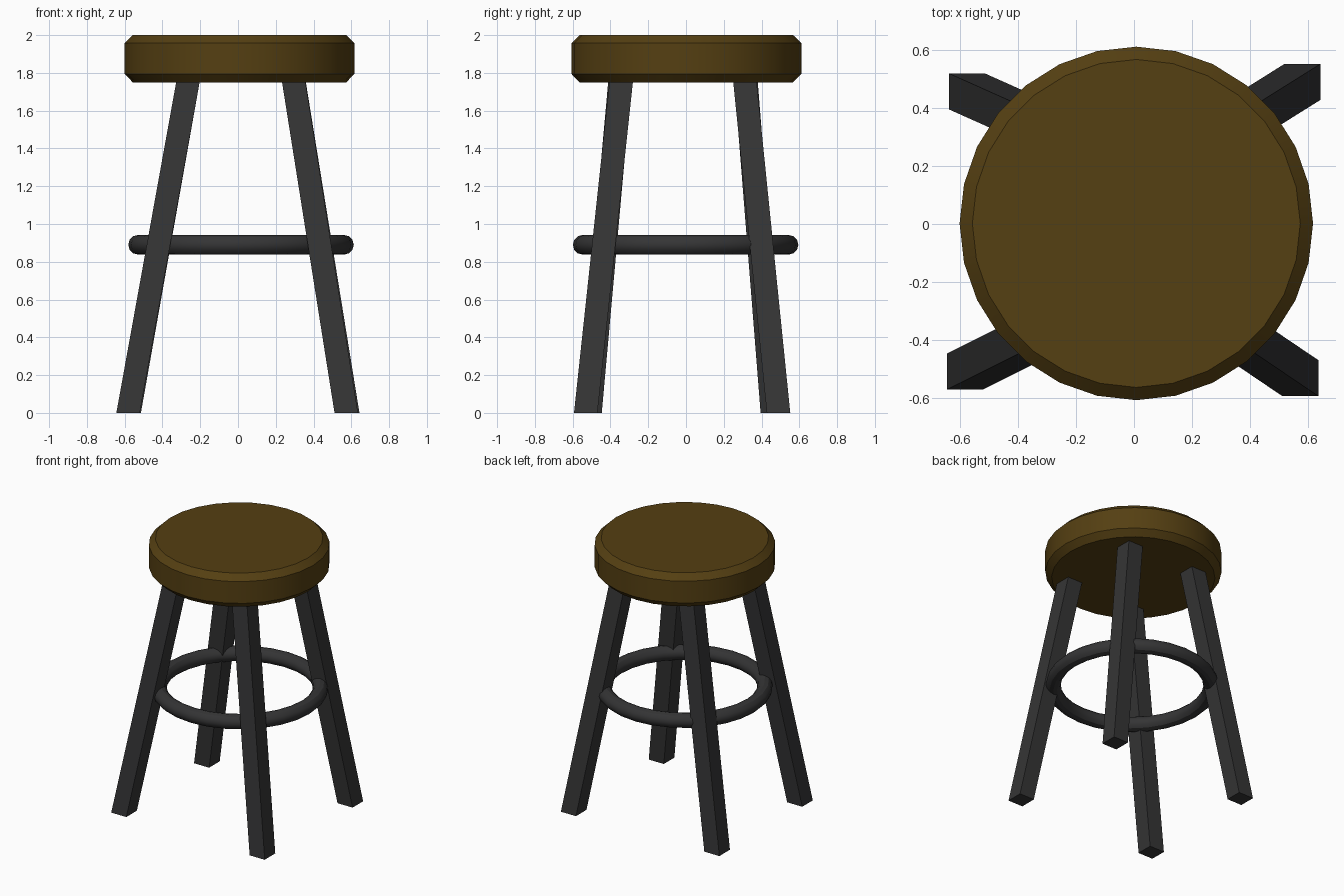
import bpy, bmesh, math

if "Cube" in bpy.data.objects:
    bpy.data.objects.remove(bpy.data.objects["Cube"])


def material(name, color):
    m = bpy.data.materials.new(name)
    m.diffuse_color = (*color, 1)
    m.use_nodes = True
    m.node_tree.nodes["Principled BSDF"].inputs["Base Color"].default_value = m.diffuse_color
    return m


WOOD = material("dark_wood", (0.09, 0.05, 0.006))
METAL = material("dark_metal", (0.035, 0.035, 0.036))


def smooth(obj):
    bpy.ops.object.select_all(action='DESELECT')
    obj.select_set(True)
    bpy.context.view_layer.objects.active = obj
    bpy.ops.object.shade_smooth_by_angle(angle=math.radians(30))


def make_object(name, bm, mat):
    bmesh.ops.recalc_face_normals(bm, faces=bm.faces)
    mesh = bpy.data.meshes.new(name)
    bm.to_mesh(mesh)
    bm.free()
    mesh.materials.append(mat)
    obj = bpy.data.objects.new(name, mesh)
    bpy.context.collection.objects.link(obj)
    return obj


def loft(bm, loops):
    """Join equal-length loops of points and cap both ends."""
    rings = [[bm.verts.new(p) for p in loop] for loop in loops]
    n = len(rings[0])
    for a, b in zip(rings, rings[1:]):
        for i in range(n):
            j = (i + 1) % n
            bm.faces.new((a[i], a[j], b[j], b[i]))
    bm.faces.new(rings[0][::-1])
    bm.faces.new(rings[-1])


# Seat: round disc with chamfered rims
SIDES = 28
profile = [(0.565, 1.75), (0.609, 1.795), (0.609, 1.957), (0.565, 2.0)]
bm = bmesh.new()
loft(bm, [[(0.008 + r * math.cos(2 * math.pi * i / SIDES),
            0.002 + r * math.sin(2 * math.pi * i / SIDES), z)
           for i in range(SIDES)] for r, z in profile])
smooth(make_object("seat", bm, WOOD))

# Legs: splayed square posts, cut level at the floor and under the seat
HALF = 0.062
legs = {
    "front_left_leg": ((-0.582, -0.508), (-0.265, -0.350)),
    "front_right_leg": ((0.573, -0.531), (0.295, -0.343)),
    "back_right_leg": ((0.581, 0.490), (0.297, 0.312)),
    "back_left_leg": ((-0.576, 0.457), (-0.265, 0.318)),
}
for name, (foot, top) in legs.items():
    bm = bmesh.new()
    loft(bm, [[(x + sx * HALF, y + sy * HALF, z)
               for sx, sy in ((-1, -1), (1, -1), (1, 1), (-1, 1))]
              for (x, y), z in ((foot, 0.0), (top, 1.752))])
    make_object(name, bm, METAL)

# Foot ring
bpy.ops.mesh.primitive_torus_add(major_radius=0.545, minor_radius=0.052,
                                 major_segments=28, minor_segments=12,
                                 location=(0.016, -0.002, 0.89))
ring = bpy.context.object
ring.name = "foot_ring"
ring.data.materials.append(METAL)
smooth(ring)
